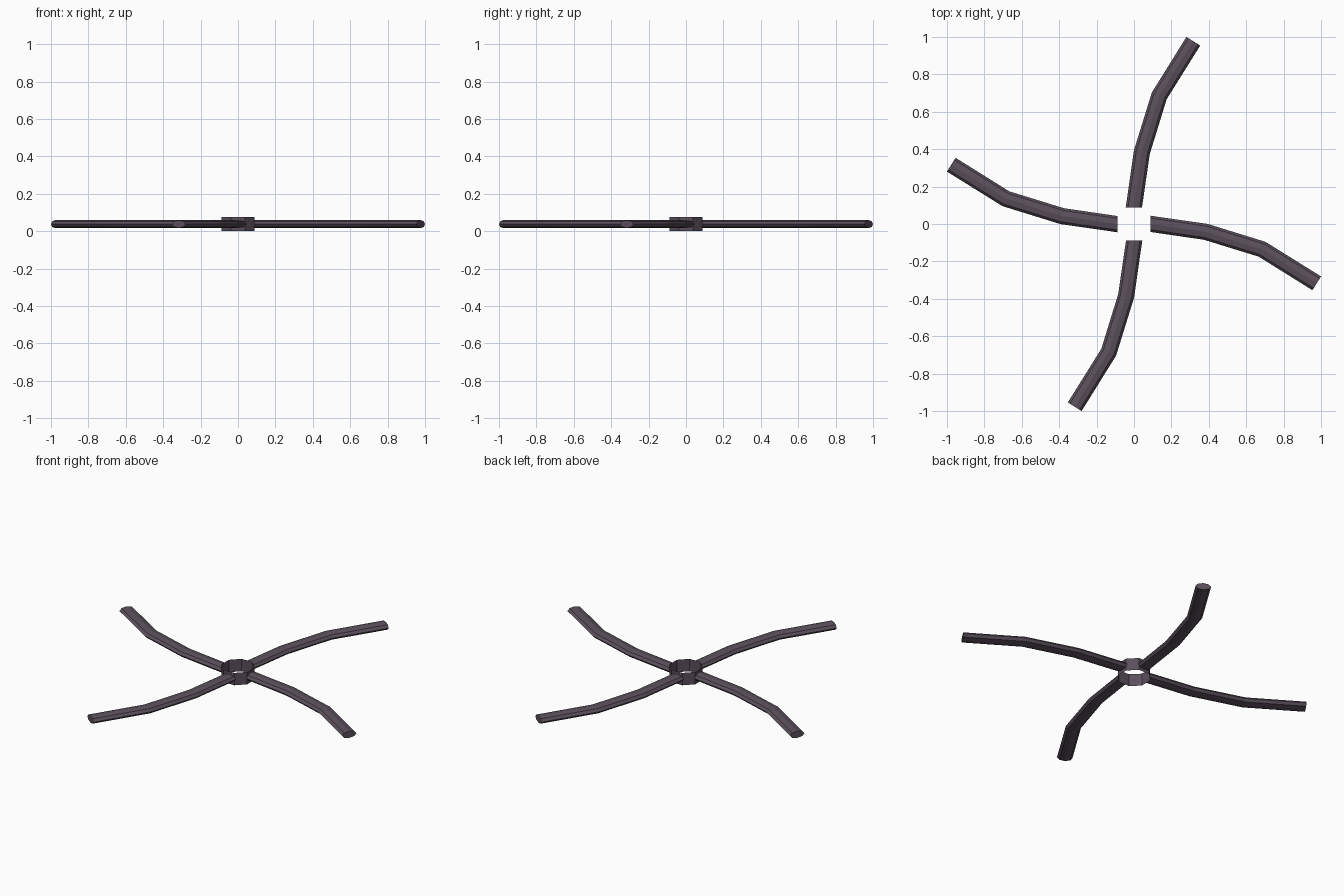
import bpy, bmesh, math
from mathutils import Vector, Matrix

if "Cube" in bpy.data.objects:
    bpy.data.objects.remove(bpy.data.objects["Cube"])

mat = bpy.data.materials.new("dark plum grey")
mat.diffuse_color = (0.105, 0.08, 0.108, 1)
mat.use_nodes = True
mat.node_tree.nodes["Principled BSDF"].inputs["Base Color"].default_value = mat.diffuse_color


def finish(bm, name):
    me = bpy.data.meshes.new(name)
    bm.to_mesh(me)
    bm.free()
    me.materials.append(mat)
    ob = bpy.data.objects.new(name, me)
    bpy.context.collection.objects.link(ob)
    return ob


# Hub: open eight-sided ring with flats facing the arms
bm = bmesh.new()
bmesh.ops.create_cone(bm, cap_ends=False, segments=8, radius1=0.0945, radius2=0.0945, depth=0.076,
                      matrix=Matrix.Translation((0, 0, 0.038)) @ Matrix.Rotation(math.pi / 8, 4, 'Z'))
finish(bm, "hub_ring")

# Arms: flattened eight-sided tube swept along a bent path
PATH = [Vector(p) for p in ((0.087, 0.001), (0.384, -0.042), (0.685, -0.135), (0.977, -0.317))]
HALF_W, HALF_H, MID_Z, SIDES = 0.0435, 0.021, 0.038, 8


def build_arm(name, angle):
    bm = bmesh.new()
    dirs = [(b - a).normalized() for a, b in zip(PATH, PATH[1:])]
    # the inner end is cut square to the hub, bends are mitred
    tangents = [Vector((1, 0))] + [(a + b).normalized() for a, b in zip(dirs, dirs[1:])] + [dirs[-1]]
    rings = []
    for p, t in zip(PATH, tangents):
        side = Vector((-t.y, t.x))
        ring = []
        for i in range(SIDES):
            a = 2 * math.pi * i / SIDES
            q = p + side * HALF_W * math.cos(a)
            ring.append(bm.verts.new((q.x, q.y, MID_Z + HALF_H * math.sin(a))))
        rings.append(ring)
    for r, s in zip(rings, rings[1:]):
        for i in range(SIDES):
            j = (i + 1) % SIDES
            bm.faces.new((r[i], r[j], s[j], s[i]))
    bm.faces.new(rings[0])
    bm.faces.new(rings[-1])
    bmesh.ops.recalc_face_normals(bm, faces=bm.faces)
    bmesh.ops.rotate(bm, verts=bm.verts, cent=(0, 0, 0), matrix=Matrix.Rotation(angle, 3, 'Z'))
    finish(bm, name)


for k, label in enumerate(("right", "back", "left", "front")):
    build_arm(label + "_arm", k * math.pi / 2)
